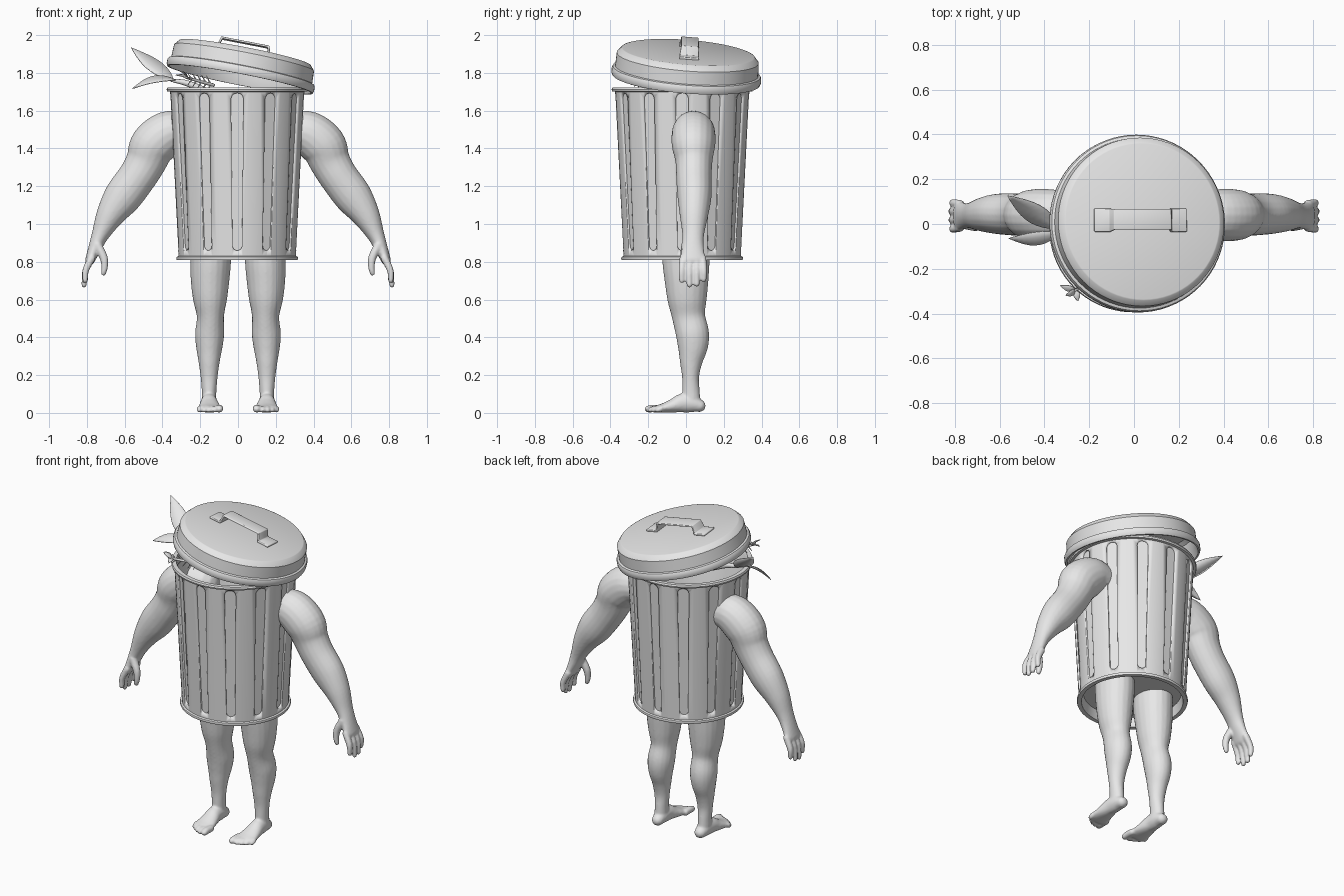
import bpy, bmesh, math
from mathutils import Vector

if "Cube" in bpy.data.objects:
    bpy.data.objects.remove(bpy.data.objects["Cube"])

grey = bpy.data.materials.new("plain_grey")
grey.diffuse_color = (0.8, 0.8, 0.8, 1)
grey.use_nodes = True
grey.node_tree.nodes["Principled BSDF"].inputs["Base Color"].default_value = grey.diffuse_color


def make(name, bm, angle=35):
    bmesh.ops.recalc_face_normals(bm, faces=bm.faces)
    me = bpy.data.meshes.new(name)
    bm.to_mesh(me)
    bm.free()
    me.materials.append(grey)
    ob = bpy.data.objects.new(name, me)
    bpy.context.collection.objects.link(ob)
    bpy.context.view_layer.objects.active = ob
    ob.select_set(True)
    bpy.ops.object.shade_smooth_by_angle(angle=math.radians(angle))
    ob.select_set(False)
    return ob


def lathe(name, profile, segs=72):
    """Revolve (radius, z) points; the first and last lie on the axis."""
    bm = bmesh.new()
    vs = [bm.verts.new((r, 0, z)) for r, z in profile]
    es = [bm.edges.new(p) for p in zip(vs, vs[1:])]
    bmesh.ops.spin(bm, geom=vs + es, cent=(0, 0, 0), axis=(0, 0, 1),
                   angle=2 * math.pi, steps=segs)
    bmesh.ops.remove_doubles(bm, verts=bm.verts, dist=1e-5)
    return make(name, bm)


def tube(bm, stations, ref=(0, 1, 0), steps=5, n=20):
    """Rounded tube through (x, y, z, ra, rb); rb lies along ref."""
    ref, S = Vector(ref), [Vector(s) for s in stations]
    P = [2 * S[0] - S[1]] + S + [2 * S[-1] - S[-2]]
    pts = []
    for i in range(1, len(P) - 2):
        a, b, c, d = P[i - 1:i + 3]
        for k in range(steps):
            t = k / steps
            pts.append(0.5 * (2 * b + (c - a) * t + (2 * a - 5 * b + 4 * c - d) * t * t
                              + (3 * b - a - 3 * c + d) * t ** 3))
    pts.append(S[-1])
    C = [Vector(p[:3]) for p in pts]
    T = [(C[min(i + 1, len(C) - 1)] - C[max(i - 1, 0)]).normalized() for i in range(len(C))]
    rows = [(c, t, p[3], p[4]) for c, t, p in zip(C, T, pts)]

    def cap(row, sign):
        c, t, ra, rb = row
        m = min(ra, rb)
        return [(c + t * sign * m * math.sin(q), t, ra * math.cos(q), rb * math.cos(q))
                for q in (0.5, 1.0, 1.4)]
    rows = cap(rows[0], -1)[::-1] + rows + cap(rows[-1], 1)
    rings = []
    for c, t, ra, rb in rows:
        v = (ref - t * ref.dot(t)).normalized()
        u = t.cross(v)
        rings.append([bm.verts.new(c + u * ra * math.cos(2 * math.pi * j / n)
                                   + v * rb * math.sin(2 * math.pi * j / n)) for j in range(n)])
    for a, b in zip(rings, rings[1:]):
        for j in range(n):
            bm.faces.new((a[j], a[(j + 1) % n], b[(j + 1) % n], b[j]))
    bm.faces.new(rings[0])
    bm.faces.new(rings[-1])


def limb(name, bm):
    """Fuse the tubes into one skin and mirror it to the other side."""
    ob = make(name, bm, 180)
    rm = ob.modifiers.new("fuse", 'REMESH')
    rm.mode, rm.voxel_size, rm.use_smooth_shade = 'VOXEL', 0.007, True
    sm = ob.modifiers.new("soften", 'SMOOTH')
    sm.factor, sm.iterations = 0.5, 4
    mi = ob.modifiers.new("other_side", 'MIRROR')
    mi.use_mirror_merge = False


# Can body with rolled rims and a recessed floor
can = lathe("can_body", [(0, .87), (.285, .87), (.295, .81), (.32, .81), (.323, .818),
                         (.321, .826), (.311, .83), (.356, 1.70), (.371, 1.702), (.374, 1.712),
                         (.370, 1.722), (.345, 1.722), (.335, 1.70), (.290, .89), (0, .89)])
can.location = (-.004, -.02, 0)

# Twelve round-ended grooves pressed into the can wall
bm = bmesh.new()
z0, z1, w0, w1 = .885, 1.66, .025, .033
outline = [(w1 * math.cos(a), z1 + w1 * math.sin(a)) for a in [math.pi * k / 10 for k in range(11)]]
outline += [(-w0 * math.cos(a), z0 - w0 * math.sin(a)) for a in [math.pi * k / 10 for k in range(11)]]
for i in range(12):
    a = i * math.pi / 6
    out, side = Vector((math.sin(a), -math.cos(a), 0)), Vector((math.cos(a), math.sin(a), 0))
    layers = []
    for depth in (-.011, .03):
        layers.append([bm.verts.new(out * (.311 + (z - .83) * .0517 + depth) + side * x
                                    + Vector((0, 0, z))) for x, z in outline])
    bm.faces.new(layers[0])
    bm.faces.new(layers[1])
    m = len(outline)
    for j in range(m):
        bm.faces.new((layers[0][j], layers[0][(j + 1) % m], layers[1][(j + 1) % m], layers[1][j]))
cutter = make("groove_cutter", bm)
cutter.location = can.location
cutter.hide_render = True
cutter.hide_viewport = True
cut = can.modifiers.new("grooves", 'BOOLEAN')
cut.operation, cut.solver, cut.object = 'DIFFERENCE', 'EXACT', cutter

# Tilted lid, hollow underneath
lid = lathe("lid", [(0, .147), (.348, .147), (.354, .145), (.377, .118), (.380, .048),
                    (.392, .044), (.397, .034), (.397, .012), (.392, 0), (.382, 0),
                    (.370, .04), (.366, .112), (.346, .134), (0, .134)])

# Strap handle on the lid
bm = bmesh.new()
path = [(-.22, .151), (-.148, .151), (-.136, .198), (.116, .198), (.128, .151), (.20, .151)]
rows = []
for k, (x, z) in enumerate(path):
    w = .052 if k in (0, 1, 4, 5) else .046
    rows.append([bm.verts.new((x, .005 + s * w, z)) for s in (-1, 1)])
for a, b in zip(rows, rows[1:]):
    bm.faces.new((a[0], b[0], b[1], a[1]))
handle = make("lid_handle", bm)
sol = handle.modifiers.new("thickness", 'SOLIDIFY')
sol.thickness, sol.offset = .014, 0
bev = handle.modifiers.new("soft_edges", 'BEVEL')
bev.width, bev.segments = .004, 2
for ob in (lid, handle):
    ob.location = (.01, 0, 1.765)
    ob.rotation_euler = (math.radians(-4.5), math.radians(10.9), 0)

# Muscular arms with hands
bm = bmesh.new()
tube(bm, [(.28, .04, 1.49, .10, .10), (.37, .04, 1.48, .118, .115), (.45, .04, 1.415, .122, .115),
          (.487, .042, 1.33, .108, .098), (.533, .042, 1.25, .102, .094), (.61, .045, 1.145, .100, .090),
          (.675, .042, 1.05, .076, .076), (.728, .038, .945, .047, .058), (.755, .036, .88, .036, .058),
          (.783, .036, .81, .026, .068)])
for y, zt, dx in ((-.022, .685, -.006), (.018, .662, 0), (.057, .666, 0), (.094, .69, -.008)):
    tube(bm, [(.775, y * .9 + .004, .82, .021, .019), (.806, y, .755, .018, .018),
              (.815 + dx, y, zt + .015, .014, .015)], n=12)
tube(bm, [(.745, .0, .89, .024, .026), (.712, -.01, .825, .022, .022),
          (.706, -.014, .775, .018, .018), (.712, -.014, .74, .014, .014)], n=12)
limb("arms", bm)

# Legs with bare feet
bm = bmesh.new()
tube(bm, [(.145, 0, .885, .108, .125), (.145, 0, .80, .108, .125), (.148, .003, .70, .102, .116),
          (.148, .006, .60, .090, .104), (.146, .014, .51, .072, .088), (.150, .034, .42, .077, .088),
          (.152, .036, .35, .070, .080), (.153, .027, .27, .056, .060), (.153, .024, .19, .045, .045),
          (.153, .026, .12, .039, .046), (.153, .028, .07, .038, .048)])
tube(bm, [(.151, .070, .038, .034, .036), (.152, .03, .05, .048, .042), (.153, -.02, .052, .050, .045),
          (.152, -.065, .039, .038, .053), (.151, -.115, .027, .026, .062),
          (.151, -.150, .021, .020, .064)], ref=(1, 0, 0))
for k, x in enumerate((.099, .130, .156, .180, .203)):
    r = .021 if k == 0 else .0155
    tip = -.200 + .004 * k * k * .8
    tube(bm, [(x, -.135, .022, r, r), (x, tip + .02, .023, r, r), (x, tip, r - .001, r * .9, r)],
         ref=(1, 0, 0), n=12)
limb("legs", bm)


def leaf(name, base, tip, normal, width, bend):
    """Pointed leaf with a folded midrib."""
    base, tip, n = Vector(base), Vector(tip), Vector(normal)
    d = tip - base
    side = n.cross(d).normalized()
    n = d.cross(side).normalized()
    bm = bmesh.new()
    rows = []
    for k in range(11):
        t = k / 10
        c = base + d * t + n * bend * math.sin(math.pi * t)
        w = width * (math.sin(math.pi * t ** .85) * .97 + .03 * (1 - t))
        rows.append([bm.verts.new(c + side * s * w + n * abs(s) * w * .3) for s in (-1, 0, 1)])
    for a, b in zip(rows, rows[1:]):
        for j in (0, 1):
            bm.faces.new((a[j], a[j + 1], b[j + 1], b[j]))
    bmesh.ops.remove_doubles(bm, verts=bm.verts, dist=1e-5)
    ob = make(name, bm)
    ob.modifiers.new("thickness", 'SOLIDIFY').thickness = .004


# Leaves and stalk spilling over the rim
leaf("upper_leaf", (-.34, -.02, 1.755), (-.565, .125, 1.935), (.4, -.75, .5), .05, -.012)
leaf("lower_leaf", (-.33, -.04, 1.765), (-.56, -.065, 1.718), (0, -.5, .86), .034, .02)
bm = bmesh.new()
tube(bm, [(-.16, -.03, 1.70, .018, .018), (-.27, -.03, 1.745, .016, .016),
          (-.35, -.025, 1.76, .008, .008)], n=10)
make("leaf_stalk", bm, 60)

# Bare fish spine with rib spikes and a forked tail
bm = bmesh.new()
a, b = Vector((-.13, -.20, 1.735)), Vector((-.275, -.305, 1.775))
tube(bm, [(*a, .009, .009), (*((a + b) / 2), .008, .008), (*b, .006, .006)], ref=(0, 0, 1), n=8)
for k in range(5):
    p = a.lerp(b, .1 + .17 * k)
    for s in (-1, 1):
        q = p + Vector((-.022, -.008, s * (.045 - .004 * k)))
        tube(bm, [(*p, .005, .005), (*q, .0015, .0015)], ref=(0, 1, 0), steps=1, n=6)
make("fish_spine", bm, 60)
for k, tip in enumerate(((-.33, -.275, 1.79), (-.25, -.345, 1.765), (-.305, -.32, 1.81))):
    leaf("fish_tail_%d" % (k + 1), b - (b - a) * .1, tip, (.2, -.4, .9), .014, .004)
